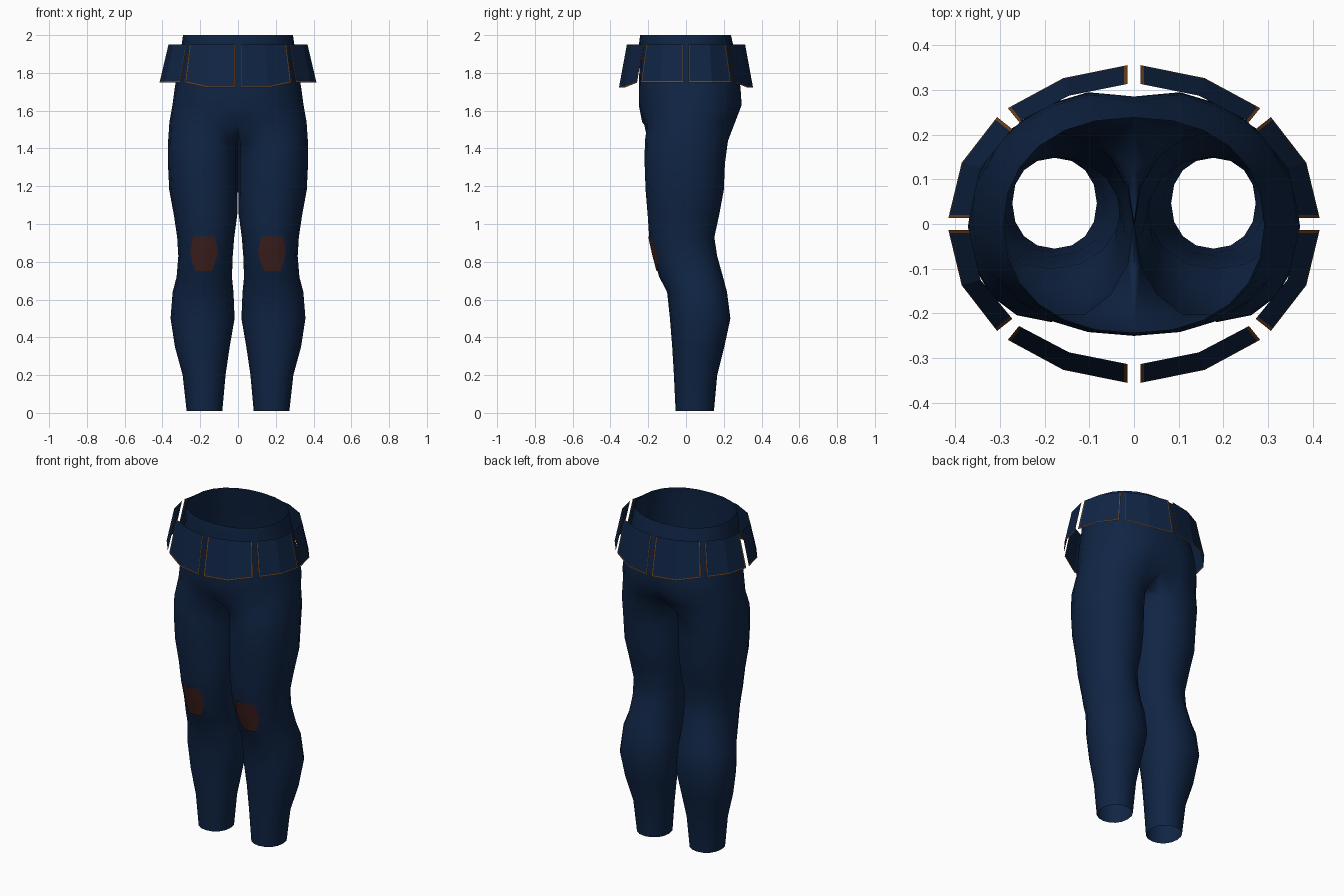
import bpy, bmesh, math
from mathutils import Vector
from mathutils.bvhtree import BVHTree

if "Cube" in bpy.data.objects:
    bpy.data.objects.remove(bpy.data.objects["Cube"])


def material(name, rgb):
    m = bpy.data.materials.new(name)
    m.diffuse_color = (*rgb, 1)
    m.use_nodes = True
    m.node_tree.nodes["Principled BSDF"].inputs["Base Color"].default_value = m.diffuse_color
    return m


NAVY = material("navy cloth", (0.005, 0.018, 0.058))
TRIM = material("orange stitching", (0.19, 0.065, 0.012))
PATCH = material("brown patch", (0.05, 0.015, 0.013))


def finish(bm, name, mats, mirror=(True, False), smooth=40):
    me = bpy.data.meshes.new(name)
    bm.to_mesh(me)
    bm.free()
    ob = bpy.data.objects.new(name, me)
    bpy.context.collection.objects.link(ob)
    for m in mats:
        me.materials.append(m)
    mod = ob.modifiers.new("mirror", 'MIRROR')
    mod.use_axis = (mirror[0], mirror[1], False)
    mod.merge_threshold = 0.002
    bpy.ops.object.select_all(action='DESELECT')
    ob.select_set(True)
    bpy.context.view_layer.objects.active = ob
    if smooth:
        bpy.ops.object.shade_smooth_by_angle(angle=math.radians(smooth))
    return ob


def spow(v, e):
    return math.copysign(abs(v) ** e, v)


# Half of the trousers: leg rings are closed, pelvis rings are half ovals
N, OUT = 16, 13
LEG = [  # z, inner x, outer x, front y, back y
    (0.01, .083, .272, -.055, .148), (0.2, .066, .293, -.064, .165),
    (0.35, .044, .334, -.073, .203), (0.5, .018, .357, -.085, .235),
    (0.64, .024, .346, -.10, .217), (0.72, .032, .325, -.142, .196),
    (0.83, .028, .316, -.172, .165), (0.93, .020, .322, -.195, .150),
    (1.05, .004, .340, -.203, .176), (1.18, .001, .364, -.214, .200),
    (1.32, .001, .371, -.219, .206), (1.44, .001, .370, -.218, .222)]
PELVIS = [  # z, outer x, front y, back y, seat cleft depth
    (1.54, .363, -.232, .268, .03), (1.63, .347, -.250, .303, .02),
    (1.72, .335, -.250, .297, .012), (1.84, .312, -.246, .272, 0),
    (1.96, .297, -.248, .247, 0), (2.0, .291, -.243, .238, 0)]

bm = bmesh.new()
rings = []
for z, xi, xo, yf, yb in LEG:
    ring = []
    for i in range(N):
        a = math.radians(-45 + 22.5 * i)
        x = (xi + xo) / 2 + (xo - xi) / 2 * spow(math.sin(a), .93)
        y = (yf + yb) / 2 - (yb - yf) / 2 * spow(math.cos(a), .93)
        ring.append(bm.verts.new((x, y, z)))
    rings.append(ring)
for k, (z, xo, yf, yb, cleft) in enumerate(PELVIS):
    ring = []
    for i in range(OUT):
        a = math.pi * i / (OUT - 1)
        x = xo * spow(math.sin(a), .9)
        y = (yf + yb) / 2 - (yb - yf) / 2 * spow(math.cos(a), .9)
        if i == OUT - 1:
            x, y = 0, y - cleft
        if i == 0:
            x = 0
        ring.append(bm.verts.new((x, y, z)))
    if k == 0:  # crotch saddle on the centre line
        y0, y1 = ring[0].co.y, ring[-1].co.y
        for j in range(1, N - OUT + 1):
            t = j / (N - OUT + 1)
            ring.append(bm.verts.new((0, y1 + (y0 - y1) * t,
                                      z - .08 * math.sin(math.pi * t))))
    rings.append(ring)
for lo, hi in zip(rings, rings[1:]):
    full = len(hi) == N
    for i in range(N if full else OUT - 1):
        j = (i + 1) % N
        bm.faces.new((lo[i], lo[j], hi[j], hi[i]))
bm.normal_update()
tree = BVHTree.FromBMesh(bm)
finish(bm, "trousers", [NAVY], smooth=60)

# Knee patches follow the front of the leg
bm = bmesh.new()
rows = []
for z, x0, x1 in [(.935, .125, .238), (.89, .113, .249), (.845, .107, .252),
                  (.795, .122, .241), (.75, .141, .223)]:
    row = []
    for i in range(5):
        x = x0 + (x1 - x0) * i / 4
        hit = tree.ray_cast(Vector((x, -1, z)), Vector((0, 1, 0)))[0]
        row.append(bm.verts.new((x, hit.y - .007, z)))
    rows.append(row)
for a, b in zip(rows, rows[1:]):
    for i in range(4):
        bm.faces.new((a[i], b[i], b[i + 1], a[i + 1]))
finish(bm, "knee_patch", [PATCH])


# Flared belt panels with stitched side and bottom borders
def panel(name, top, bottom):
    top, bottom = [Vector(p) for p in top], [Vector(p) for p in bottom]
    w = .007

    def columns(pts):
        a, b, c = pts
        return [a, a + (b - a).normalized() * w, b,
                c + (b - c).normalized() * w, c]

    bm = bmesh.new()
    grid = []
    for t, u in zip(columns(top), columns(bottom)):
        seam = u + (t - u).normalized() * w
        grid.append([bm.verts.new(p) for p in (t, seam, u)])
    for i, (p, q) in enumerate(zip(grid, grid[1:])):
        for j in range(2):
            f = bm.faces.new((p[j], p[j + 1], q[j + 1], q[j]))
            f.material_index = 1 if i in (0, 3) or j == 1 else 0
    finish(bm, name, [NAVY, TRIM], (True, True), smooth=0)


panel("front_back_belt_panels",
      [(.015, -.313, 1.95), (.145, -.287, 1.95), (.257, -.228, 1.95)],
      [(.015, -.355, 1.722), (.158, -.326, 1.722), (.282, -.259, 1.748)])
panel("side_belt_panels",
      [(.368, -.013, 1.95), (.343, -.125, 1.95), (.272, -.212, 1.95)],
      [(.415, -.013, 1.75), (.385, -.137, 1.75), (.306, -.239, 1.75)])
